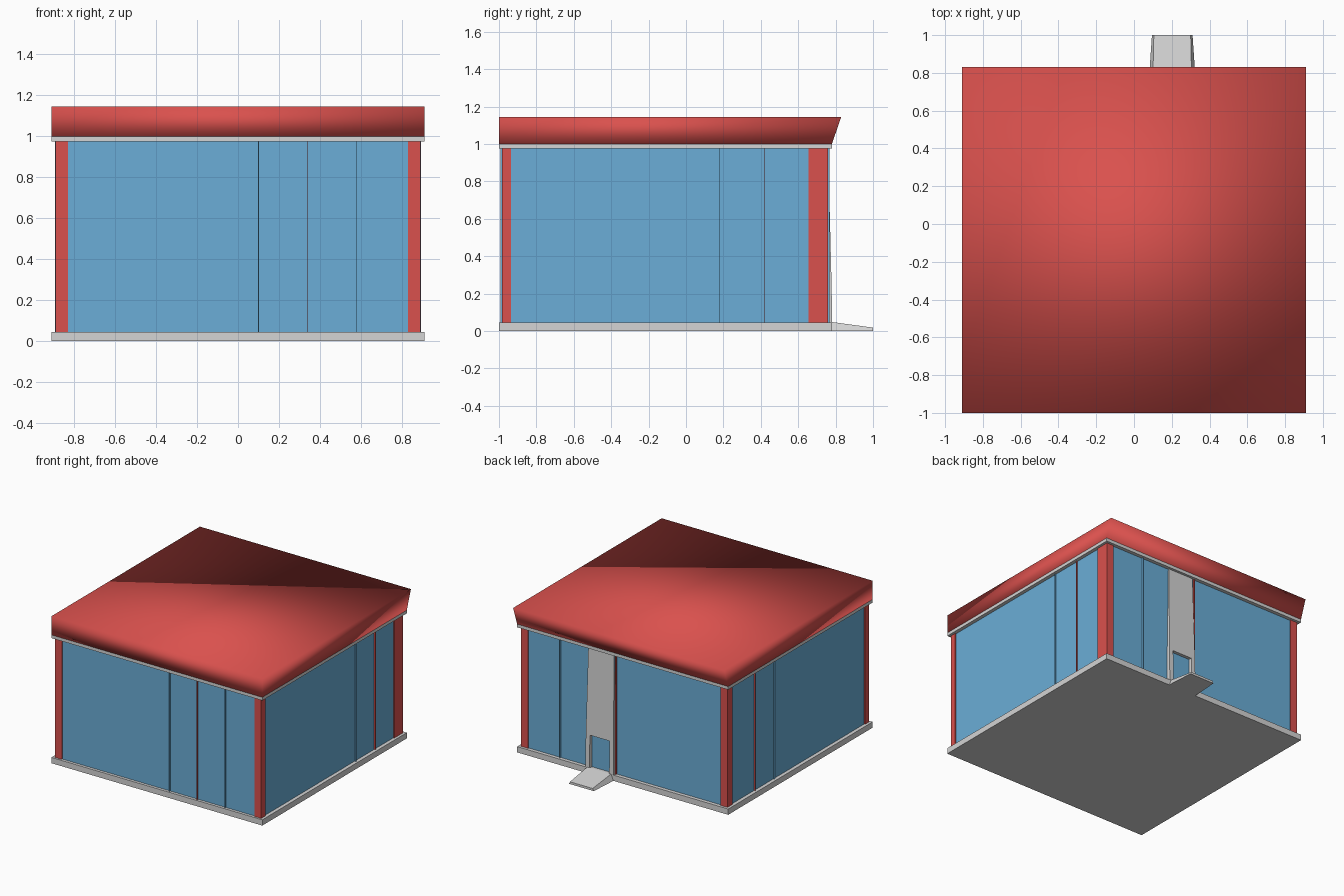
import bpy, bmesh

if "Cube" in bpy.data.objects:
    bpy.data.objects.remove(bpy.data.objects["Cube"])


def material(name, rgb):
    m = bpy.data.materials.new(name)
    m.diffuse_color = (*rgb, 1)
    m.use_nodes = True
    m.node_tree.nodes["Principled BSDF"].inputs["Base Color"].default_value = m.diffuse_color
    return m


RED = material("red", (0.70, 0.082, 0.075))
BLUE = material("glass blue", (0.145, 0.42, 0.68))
GREY = material("light grey", (0.66, 0.66, 0.66))


def solid(name, bottom, top, mat, smooth=False):
    """Solid from two four-point rings (counter-clockwise seen from above)."""
    bm = bmesh.new()
    b = [bm.verts.new(p) for p in bottom]
    t = [bm.verts.new(p) for p in top]
    bm.faces.new(b[::-1])
    if smooth:  # roof top split on a fixed diagonal
        bm.faces.new((t[0], t[1], t[2]))
        bm.faces.new((t[0], t[2], t[3]))
    else:
        bm.faces.new(t)
    for i in range(4):
        j = (i + 1) % 4
        bm.faces.new((b[i], b[j], t[j], t[i]))
    for f in bm.faces:
        f.smooth = smooth
    me = bpy.data.meshes.new(name)
    bm.to_mesh(me)
    bm.free()
    me.materials.append(mat)
    ob = bpy.data.objects.new(name, me)
    bpy.context.collection.objects.link(ob)
    return ob


def ring(x0, x1, y0, y1, z):
    return [(x0, y0, z), (x1, y0, z), (x1, y1, z), (x0, y1, z)]


def box(name, x0, x1, y0, y1, z0, z1, mat):
    return solid(name, ring(x0, x1, y0, y1, z0), ring(x0, x1, y0, y1, z1), mat)


Z0, Z1 = 0.045, 0.975

# floor slab, ceiling slab and roof with its overhanging back edge
box("floor_slab", -0.91, 0.91, -1, 0.78, 0, Z0, GREY)
box("ceiling_slab", -0.91, 0.91, -1, 0.78, Z1, 1.0, GREY)
solid("roof", ring(-0.91, 0.91, -1, 0.78, 1.0), ring(-0.91, 0.91, -1, 0.83, 1.145), RED, True)

# corner posts
for side, x0, x1, back in (("left", -0.89, -0.83, 0.70), ("right", 0.83, 0.89, 0.655)):
    box("front_post_" + side, x0, x1, -0.985, -0.935, Z0, Z1, RED)
    box("back_post_" + side, x0, x1, back, 0.76, Z0, Z1, RED)

# glass walls
box("front_glass", -0.83, 0.83, -0.978, -0.96, Z0, Z1, BLUE)
box("back_glass", -0.83, 0.83, 0.735, 0.752, Z0, Z1, BLUE)
for side, s in (("left", -1), ("right", 1)):
    a, b = sorted((s * 0.865, s * 0.882))
    end = 0.655 if s > 0 else 0.70
    box("side_glass_" + side, a, b, -0.935, end, Z0, Z1, BLUE)
    # side mullions
    for y, m in ((0.18, BLUE), (0.42, RED)):
        a, b = sorted((s * 0.875, s * 0.893))
        box("side_mullion_" + side, a, b, y - 0.0015, y + 0.0015, Z0, Z1, m)

# front and back mullions
for x, m in ((0.10, BLUE), (0.34, RED), (0.58, BLUE)):
    box("front_mullion", x - 0.0015, x + 0.0015, -0.992, -0.97, Z0, Z1, m)
box("back_mullion", 0.553, 0.556, 0.74, 0.766, Z0, Z1, BLUE)
box("door_mullion", 0.07, 0.078, 0.74, 0.762, Z0, Z1, RED)

# entrance: leaning upper panel on two jambs
solid("door_panel", ring(0.08, 0.32, 0.745, 0.777, 0.30), ring(0.09, 0.31, 0.745, 0.76, Z1), GREY)
for x in (0.08, 0.285):
    solid("door_jamb", ring(x, x + 0.035, 0.745, 0.782, Z0), ring(x, x + 0.035, 0.745, 0.777, 0.31), GREY)

# entrance ramp, tapering outwards
solid("ramp",
      [(0.08, 0.78, 0), (0.325, 0.78, 0), (0.31, 1, 0), (0.095, 1, 0)],
      [(0.10, 0.78, 0.048), (0.305, 0.78, 0.048), (0.30, 1, 0.018), (0.105, 1, 0.018)], GREY)
